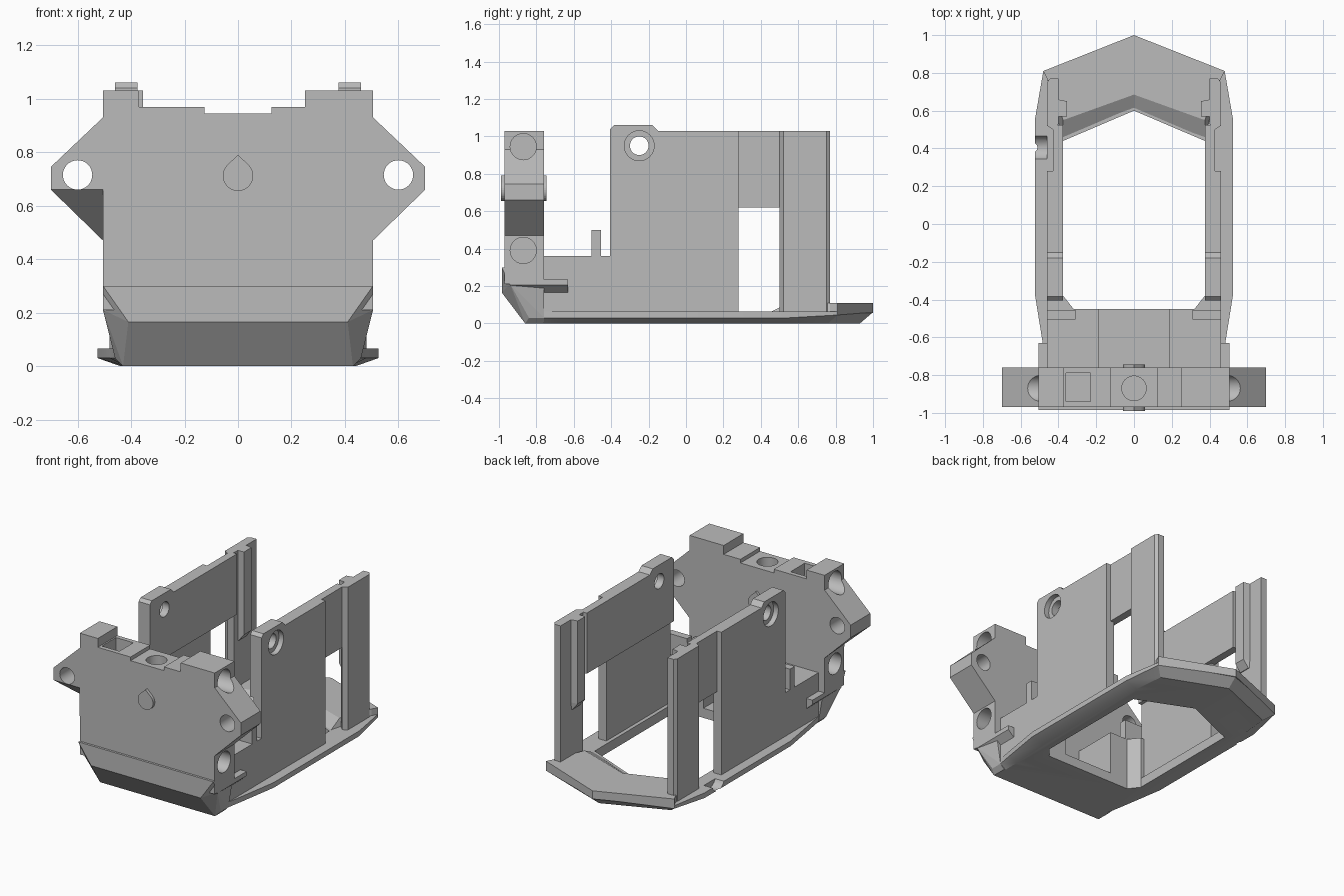
import bpy, bmesh, math

if "Cube" in bpy.data.objects:
    bpy.data.objects.remove(bpy.data.objects["Cube"])

gray = bpy.data.materials.new("plain_gray")
gray.diffuse_color = (0.5, 0.5, 0.5, 1)
gray.use_nodes = True
gray.node_tree.nodes["Principled BSDF"].inputs["Base Color"].default_value = gray.diffuse_color


def finish(name, bm):
    bmesh.ops.recalc_face_normals(bm, faces=bm.faces[:])
    me = bpy.data.meshes.new(name)
    bm.to_mesh(me)
    bm.free()
    ob = bpy.data.objects.new(name, me)
    bpy.context.collection.objects.link(ob)
    me.materials.append(gray)
    return ob


def loft(name, loops):
    """Skin equal-length 3D loops and cap both ends."""
    bm = bmesh.new()
    rows = [[bm.verts.new(p) for p in lp] for lp in loops]
    n = len(rows[0])
    for a, b in zip(rows, rows[1:]):
        for i in range(n):
            j = (i + 1) % n
            bm.faces.new((a[i], a[j], b[j], b[i]))
    bm.faces.new(rows[0])
    bm.faces.new(rows[-1])
    return finish(name, bm)


def prism(name, pts, axis, lo, hi):
    """Extrude a 2D outline along an axis."""
    put = {"x": lambda p, d: (d, p[0], p[1]),
           "y": lambda p, d: (p[0], d, p[1]),
           "z": lambda p, d: (p[0], p[1], d)}[axis]
    return loft(name, [[put(p, d) for p in pts] for d in (lo, hi)])


def box(name, x, y, z):
    return prism(name, [(x[0], y[0]), (x[1], y[0]), (x[1], y[1]), (x[0], y[1])], "z", *z)


def circle(c, r, n=32):
    return [(c[0] + r * math.cos(2 * math.pi * i / n), c[1] + r * math.sin(2 * math.pi * i / n)) for i in range(n)]


def hull(name, half):
    """Convex solid from points mirrored in x."""
    bm = bmesh.new()
    for x, y, z in half:
        bm.verts.new((x, y, z))
        bm.verts.new((-x, y, z))
    bmesh.ops.convex_hull(bm, input=bm.verts[:])
    bmesh.ops.dissolve_limit(bm, angle_limit=0.01, verts=bm.verts[:], edges=bm.edges[:])
    return finish(name, bm)


def mirrored(half):
    return half + [(-p[0],) + tuple(p[1:]) for p in reversed(half) if p[0] > 0]


def activate(ob):
    bpy.ops.object.select_all(action="DESELECT")
    ob.select_set(True)
    bpy.context.view_layer.objects.active = ob


def cut(ob, *cutters):
    activate(ob)
    for c in cutters:
        m = ob.modifiers.new("cut", "BOOLEAN")
        m.operation, m.solver, m.object = "DIFFERENCE", "EXACT", c
        bpy.ops.object.modifier_apply(modifier=m.name)
        bpy.data.objects.remove(c)
    bpy.ops.object.shade_smooth_by_angle(angle=math.radians(25))


def span(s, a, b):
    return sorted((s * a, s * b))


# Base frame: chamfered tray with a long pointed opening
low = [(0, .93, 0), (.42, .76, 0), (.44, .55, 0), (.44, -.37, 0), (.42, -.65, 0), (.42, -.76, 0), (.42, -.86, 0)]
mid = [(0, 1, .06), (.48, .81, .045), (.525, .55, .03), (.525, -.37, .03), (.48, -.65, .03), (.46, -.76, .03), (.46, -.84, .03)]
top = [(x, y, .065) for x, y, z in mid]
base = loft("base_frame", [mirrored(l) for l in (low, mid, top)])
hole = mirrored([(.32, -.45), (.375, -.38), (.375, .44), (0, .6)])
hole = [(.32, -.45), (.375, -.38), (.375, .44), (0, .6), (-.375, .44), (-.375, -.38), (-.32, -.45)]
cut(base, prism("opening", hole, "z", -.1, .3),
    prism("rail_notch", circle((.405, .09), .065), "x", -.6, -.46))

# Raised pointed rear rim with a sloping inner edge
def rim(inner_tip, inner_side, z):
    r = [(0, 1, z), (.48, .81, z), (.46, .77, z), (.375, inner_side, z), (0, inner_tip, z)]
    return r + [(-x, y, z) for x, y, z in reversed(r) if x > 0]
loft("rear_rim", [rim(.6, .44, .055), rim(.685, .55, .11)])

# Front nose under the front plate
hull("chin", [(.505, -.76, .3), (.505, -.985, .3), (.505, -.94, .21), (.41, -.985, .165),
              (.43, -.86, 0), (.46, -.84, .03), (.46, -.76, .03), (.43, -.76, 0)])

for s, side in ((1, "right"), (-1, "left")):
    # Side wall with raised screw boss
    wall = prism(side + "_wall", [(-.76, .03), (.28, .03), (.28, 1.03), (-.15, 1.03), (-.18, 1.06),
                                  (-.385, 1.06), (-.405, 1.04), (-.405, .36), (-.76, .36)], "x", *span(s, .40, .46))
    cut(wall, prism("bore", circle((-.25, .95), .05), "x", *span(s, .3, .6)),
        prism("counterbore", circle((-.25, .95), .08), "x", *span(s, .425, .6)))
    # Thickened inner upper panel bridging the window
    panel = prism(side + "_upper_panel", [(-.405, .62), (.525, .62), (.525, 1.03), (-.15, 1.03),
                                          (-.18, 1.06), (-.385, 1.06), (-.405, 1.04)], "x", *span(s, .375, .428))
    cut(panel, prism("bore", circle((-.25, .95), .05), "x", *span(s, .3, .6)),
        prism("counterbore", circle((-.25, .95), .08), "x", *span(s, .425, .6)))
    # Rear post and its inner guide rib
    prism(side + "_rear_post", [(s * x, y) for x, y in [(.40, .53), (.43, .50), (.46, .52), (.46, .75), (.445, .77), (.40, .77)]],
          "z", .03, 1.03)
    loft(side + "_guide_rib", [[(s * x, y, z) for x, y in [(.405, .57), (i, .57), (i, .65), (.405, .66)]]
                               for i, z in ((.395, .42), (.355, .47), (.355, 1.03))])
    # Ledge beside the floor slot, with a corner fillet
    prism(side + "_ledge", [(s * x, y) for x, y in [(.185, -.77), (.185, -.45), (.32, -.45), (.375, -.38),
                                                    (.42, -.38), (.42, -.77)]], "z", .03, .36)
    box(side + "_stop_tab", span(s, .31, .46), (-.505, -.455), (.3, .50))
    # Side flange behind the nose
    loft(side + "_flange", [[(s * x, y, z) for x, y in [(.40, a), (o, a), (o, -.63), (.40, -.63)]]
                            for o, a, z in ((.46, -.90, .165), (.505, -.94, .205), (.505, -.94, .235))])

# Front plate with stepped top and pointed ears
outline = [(.505, .21), (.505, .47), (.70, .66), (.70, .745), (.505, .93), (.505, 1.03), (.25, 1.03), (.25, .97),
           (.125, .97), (.125, .945), (-.125, .945), (-.125, .97), (-.37, .97), (-.37, 1.03), (-.505, 1.03),
           (-.505, .93), (-.70, .745), (-.70, .66), (-.505, .47), (-.505, .21)]
plate = prism("front_plate", outline, "y", -.97, -.76)
cutters = [prism("top_bore", circle((0, -.87), .065), "z", .8, 1.2),
           box("top_pocket", (-.36, -.23), (-.94, -.79), (.82, 1.2)),
           prism("ear_slope", [(-1.1, .66), (-.97, .66), (-.76, .47), (-.70, .3), (-1.1, .3)], "x", -.9, -.5051)]
for s in (1, -1):
    cutters.append(prism("ear_bore", circle((s * .6, .715), .055), "y", -1.2, -.5))
    for z in (.945, .39):
        cutters.append(prism("side_bore", circle((-.87, z), .07), "x", *span(s, .41, .9)))
cut(plate, *cutters)

# Teardrop nub on the front and back of the plate
drop = [(0, .79)] + [(.057 * math.cos(a), .712 + .057 * math.sin(a))
                     for a in (math.radians(45 - 270 * i / 24) for i in range(25))]
prism("front_nub", drop, "y", -.99, -.96)
prism("rear_nub", drop, "y", -.77, -.745)
